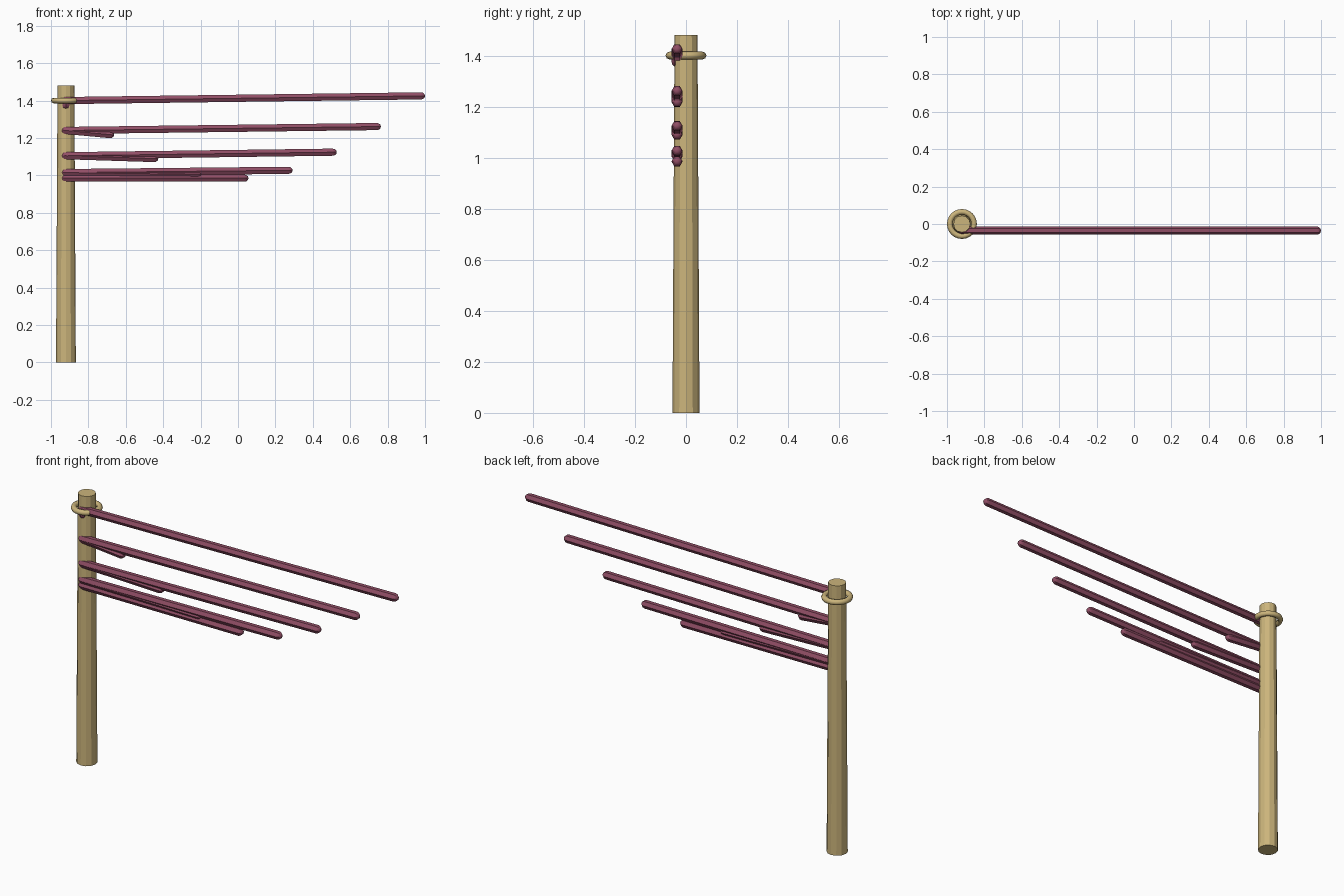
import bpy, bmesh, math
from mathutils import Vector

cube = bpy.data.objects.get("Cube")
if cube:
    bpy.data.objects.remove(cube, do_unlink=True)


def material(name, rgb):
    m = bpy.data.materials.new(name)
    m.use_nodes = True
    m.diffuse_color = (*rgb, 1)
    m.node_tree.nodes["Principled BSDF"].inputs["Base Color"].default_value = (*rgb, 1)
    return m


wood = material("pale wood", (0.60, 0.46, 0.20))
cord = material("plum rope", (0.28, 0.075, 0.13))

POST_X = -0.92
ROPE_Y = -0.035
ROPE_R = 0.022


def smooth(obj, angle):
    bpy.ops.object.select_all(action='DESELECT')
    obj.select_set(True)
    bpy.context.view_layer.objects.active = obj
    bpy.ops.object.shade_smooth_by_angle(angle=math.radians(angle))


def rope(name, start, end, sides=6):
    """Six-sided rod with rounded ends, lofted from rings along its axis."""
    a, b = Vector(start), Vector(end)
    axis = (b - a).normalized()
    u = Vector((0, 1, 0))
    v = axis.cross(u)
    bm = bmesh.new()
    rings = []
    for centre, angles in ((a, (-60, -30, 0)), (b, (0, 30, 60))):
        for deg in angles:
            t = math.radians(deg)
            mid = centre + axis * ROPE_R * math.sin(t)
            r = ROPE_R * math.cos(t)
            steps = [2 * math.pi * i / sides for i in range(sides)]
            rings.append([bm.verts.new(mid + r * (u * math.cos(s) + v * math.sin(s)))
                          for s in steps])
    for lo, hi in zip(rings, rings[1:]):
        for i in range(sides):
            j = (i + 1) % sides
            bm.faces.new((lo[i], lo[j], hi[j], hi[i]))
    # Pointed fans close both ends
    for ring, tip in ((rings[0], a - axis * ROPE_R), (rings[-1], b + axis * ROPE_R)):
        apex = bm.verts.new(tip)
        for i in range(sides):
            bm.faces.new((ring[i], ring[(i + 1) % sides], apex))
    bmesh.ops.recalc_face_normals(bm, faces=bm.faces)
    mesh = bpy.data.meshes.new(name)
    bm.to_mesh(mesh)
    bm.free()
    obj = bpy.data.objects.new(name, mesh)
    bpy.context.collection.objects.link(obj)
    mesh.materials.append(cord)
    smooth(obj, 40)


# Tapered post
bpy.ops.mesh.primitive_cone_add(vertices=12, radius1=0.053, radius2=0.045, depth=1.48,
                                location=(POST_X, 0, 0.74))
post = bpy.context.object
post.name = "post"
post.data.materials.append(wood)

# Collar ring near the top
bpy.ops.mesh.primitive_torus_add(major_radius=0.065, minor_radius=0.015,
                                 major_segments=24, minor_segments=8,
                                 location=(POST_X, 0, 1.4))
collar = bpy.context.object
collar.name = "collar_ring"
collar.data.materials.append(wood)
smooth(collar, 50)

# Ropes: (height at post, height of long end, height of short end)
STEP = 0.236
rows = [(1.40, 1.425, 1.377), (1.24, 1.261, 1.218), (1.105, 1.124, 1.09),
        (1.015, 1.027, 1.005), (0.985, 0.985, None)]
for i, (z, z_long, z_short) in enumerate(rows):
    start = (POST_X, ROPE_Y, z)
    rope(f"long_rope_{i + 1}", start, (0.978 - STEP * i, ROPE_Y, z_long))
    if z_short:
        rope(f"short_rope_{i + 1}", start, (POST_X + STEP * i, ROPE_Y, z_short))
